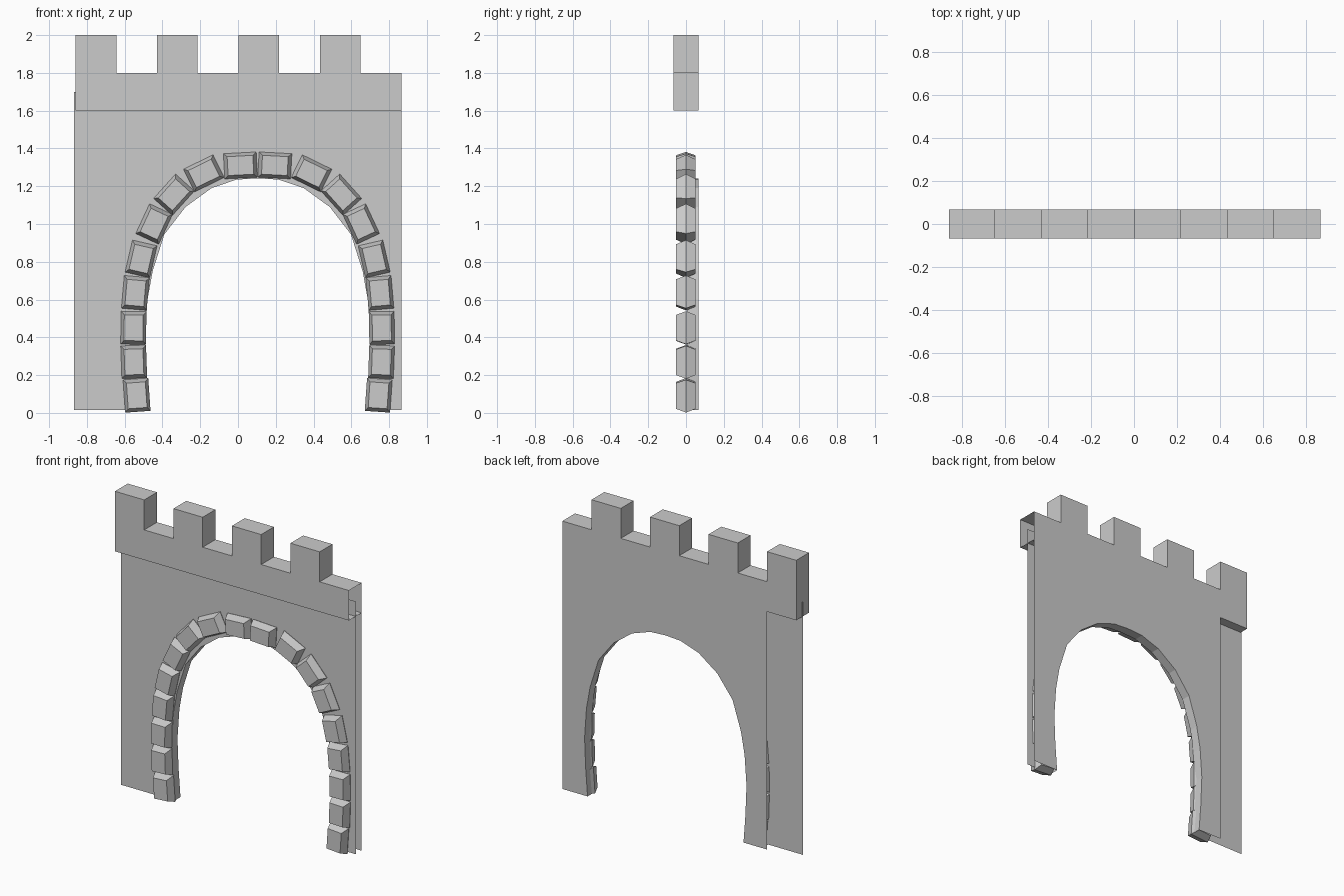
import bpy, bmesh, math
from mathutils import Vector

if "Cube" in bpy.data.objects:
    bpy.data.objects.remove(bpy.data.objects["Cube"])

CX = 0.104                      # arch centre line
Y0, YS, Y1 = -0.067, 0.005, 0.067   # band front, front sheet, back


def make(name, verts, faces):
    mesh = bpy.data.meshes.new(name)
    mesh.from_pydata(verts, [], faces)
    mesh.update()
    obj = bpy.data.objects.new(name, mesh)
    bpy.context.collection.objects.link(obj)
    return obj


# Arch opening: half profile from foot to crown, mirrored about CX
half = [(.575, .015), (.589, .2), (.597, .4), (.583, .6), (.556, .75), (.494, .945),
        (.382, 1.09), (.244, 1.19), (.112, 1.235)]
arch = ([(CX - x, z) for x, z in half] + [(CX, 1.242)]
        + [(CX + x, z) for x, z in reversed(half)])


# Wall sheets: single-sided panels with the arch cut out of the bottom edge
def sheet(name, x0, x1, top, y, flip):
    pts = [(x0, .015)] + arch + [(x1, .015), (x1, top), (x0, top)]
    idx = list(range(len(pts)))
    make(name, [(x, y, z) for x, z in pts], [idx[::-1] if flip else idx])


sheet("front_wall", -.868, .865, 1.70, YS, False)
sheet("back_wall", -.645, .865, 1.60, Y1, True)

# Arch soffit joining both sheets
n = len(arch)
make("arch_soffit", [(x, y, z) for y in (YS, Y1) for x, z in arch],
     [(i, i + n, i + n + 1, i + 1) for i in range(n - 1)])

# Battlement: stepped profile extruded in depth, open at its right end
x0, x1 = -.86, .865
step = (x1 - x0) / 8
prof = [(x0, 1.6)]
for i in range(8):
    z = 2.0 if i % 2 == 0 else 1.8
    prof += [(x0 + i * step, z), (x0 + (i + 1) * step, z)]
prof.append((x1, 1.6))
m = len(prof)
verts = [(x, y, z) for y in (Y0, Y1) for x, z in prof]
faces = [tuple(range(m))[::-1], tuple(range(m, 2 * m))]
for i in range(m):
    if i != m - 2:              # right end stays open
        j = (i + 1) % m
        faces.append((i, j, j + m, i + m))
make("battlement", verts, faces)


# Arch stones: blocks tapered to the front and the back
def stone(name, x, z, angle):
    out = Vector((math.cos(angle), 0, math.sin(angle)))
    tan = Vector((-math.sin(angle), 0, math.cos(angle)))
    c = Vector((x, 0, z))
    verts = []
    for y, a, b in ((-.053, .05, .068), (0, .067, .087), (.05, .05, .068)):
        for s, t in ((-1, -1), (1, -1), (1, 1), (-1, 1)):
            verts.append(c + out * s * a + tan * t * b + Vector((0, y, 0)))
    faces = [(0, 1, 2, 3), (11, 10, 9, 8)]
    for k in (0, 4):
        for i in range(4):
            j = (i + 1) % 4
            faces.append((k + i, k + i + 4, k + j + 4, k + j))
    make(name, verts, faces)


stones = [(.640, .093, -4), (.655, .27, -2), (.657, .45, 1), (.647, .635, 5),
          (.617, .815, 13), (.548, 1.0, 25), (.443, 1.155, 42), (.285, 1.268, 64),
          (.091, 1.31, 87)]
for i, (x, z, deg) in enumerate(stones):
    a = math.radians(deg)
    stone(f"arch_stone_right_{i}", CX + x, z, a)
    stone(f"arch_stone_left_{i}", CX - x, z, math.pi - a)

# Consistent outward normals on the closed parts
for obj in bpy.data.objects:
    if obj.name.startswith(("arch_stone", "battlement")):
        bm = bmesh.new()
        bm.from_mesh(obj.data)
        bmesh.ops.recalc_face_normals(bm, faces=bm.faces)
        bm.to_mesh(obj.data)
        bm.free()
